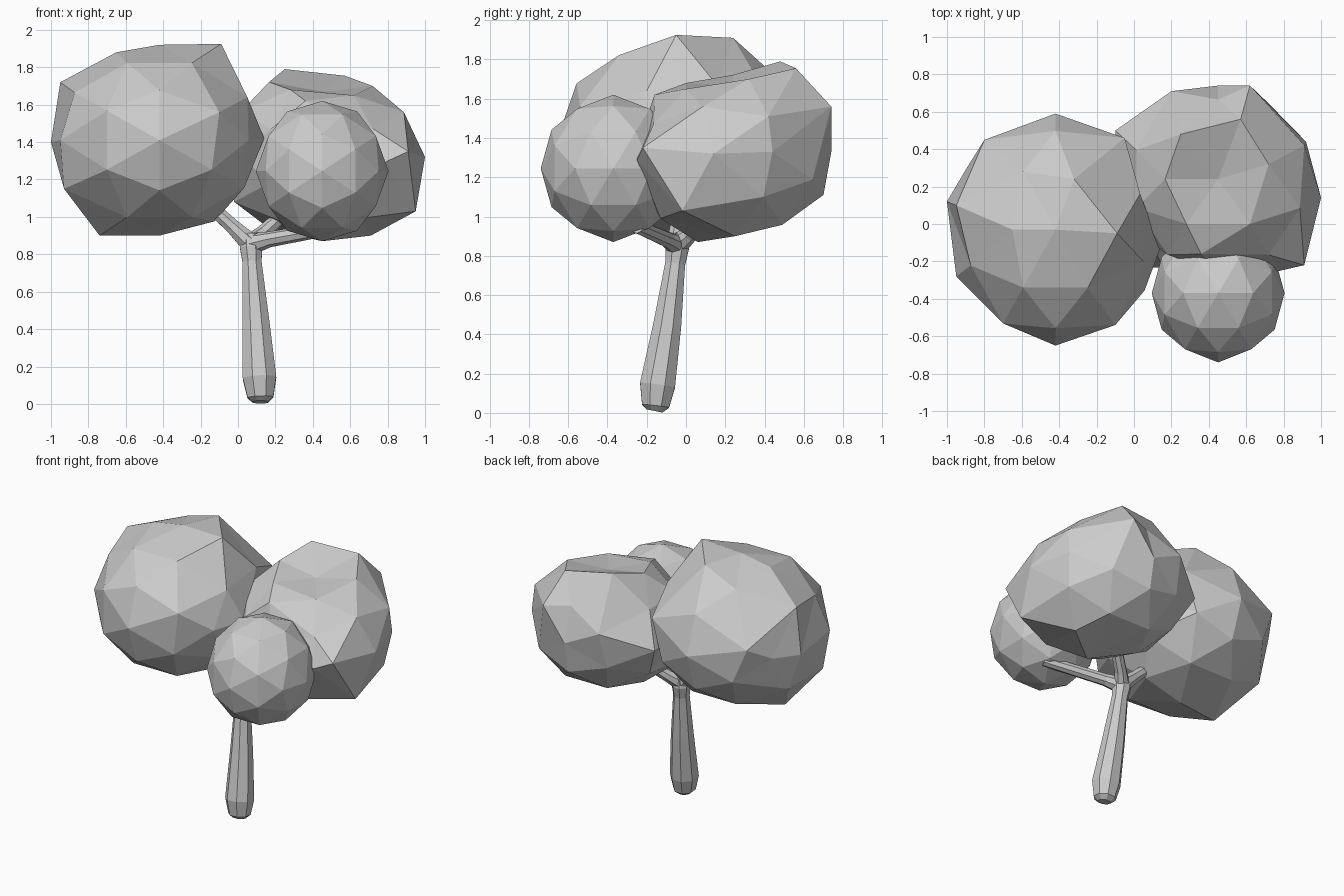
import bpy, bmesh, math
from mathutils import Vector

if "Cube" in bpy.data.objects:
    bpy.data.objects.remove(bpy.data.objects["Cube"])


def finish(bm, name):
    bmesh.ops.recalc_face_normals(bm, faces=bm.faces[:])
    me = bpy.data.meshes.new(name)
    bm.to_mesh(me)
    bm.free()
    ob = bpy.data.objects.new(name, me)
    bpy.context.collection.objects.link(ob)
    return ob


def foliage(name, center, radii, nudges=()):
    """80-face icosphere stretched to an ellipsoid, nearest vertices pulled to lumps."""
    t = (1 + 5 ** 0.5) / 2
    pts = []
    for a in (-1, 1):
        for b in (-t, t):
            pts += [Vector((a, 0, b)), Vector((0, b, a)), Vector((b, a, 0))]
    mids = [p + q for i, p in enumerate(pts) for q in pts[:i]
            if abs((p - q).length - 2) < 0.01]
    bm = bmesh.new()
    for p in pts + mids:
        bm.verts.new(p.normalized())
    bmesh.ops.convex_hull(bm, input=bm.verts[:])
    for v in bm.verts:
        v.co = Vector([c + r * k for c, r, k in zip(center, radii, v.co)])
    free = list(bm.verts)
    for n in nudges:
        n = Vector(n)
        v = min(free, key=lambda w: (w.co - n).length)
        v.co = n
        free.remove(v)
    return finish(bm, name)


def limb(name, path, radii, sides=8):
    """Faceted tube along a path, closed at both ends."""
    bm = bmesh.new()
    path = [Vector(p) for p in path]
    rings = []
    for i, (p, r) in enumerate(zip(path, radii)):
        d = path[min(i + 1, len(path) - 1)] - path[max(i - 1, 0)]
        rot = Vector((0, 0, 1)).rotation_difference(d)
        ring = []
        for k in range(sides):
            a = 2 * math.pi * (k + 0.5) / sides
            ring.append(bm.verts.new(p + rot @ Vector((r * math.cos(a), r * math.sin(a), 0))))
        rings.append(ring)
    for lo, hi in zip(rings, rings[1:]):
        for k in range(sides):
            j = (k + 1) % sides
            bm.faces.new((lo[k], lo[j], hi[j], hi[k]))
    bm.faces.new(rings[0])
    bm.faces.new(rings[-1])
    return finish(bm, name)


# Three leaf clumps
foliage("left_foliage", (-0.42, -0.03, 1.41), (0.56, 0.62, 0.51), [
    (-0.09, -0.05, 1.925), (-0.32, 0.24, 1.91), (-0.65, -0.03, 1.88),
    (-0.95, 0.1, 1.72), (-1.0, 0.12, 1.40), (-0.74, -0.07, 0.90),
    (0.05, -0.2, 1.64), (0.14, -0.13, 1.42), (-0.05, 0.46, 1.54),
    (-0.80, 0.45, 1.5), (-0.10, -0.54, 1.56), (0.0, 0.25, 1.41),
    (-0.93, -0.23, 1.15), (-0.93, 0.16, 1.15), (-0.95, -0.28, 1.41)])

foliage("right_foliage", (0.45, 0.24, 1.33), (0.54, 0.5, 0.46), [
    (0.91, -0.22, 1.35), (0.78, -0.25, 1.29), (0.92, 0.44, 1.33),
    (0.45, 0.24, 1.67), (0.25, 0.48, 1.79), (0.57, 0.56, 1.755),
    (0.72, 0.32, 1.70), (0.28, 0.0, 1.68), (0.62, 0.0, 1.65),
    (0.91, 0.42, 1.51), (1.0, 0.14, 1.32), (0.95, -0.02, 1.03),
    (0.45, 0.06, 0.87), (0.64, -0.13, 0.99), (0.45, -0.17, 1.06),
    (0.62, 0.74, 1.56), (0.2, 0.71, 1.45), (0.45, 0.70, 1.11),
    (-0.1, 0.5, 1.33), (0.36, -0.16, 1.62), (-0.02, 0.1, 1.08),
    (0.71, 0.25, 0.90)])

foliage("small_foliage", (0.45, -0.37, 1.245), (0.355, 0.37, 0.375))

# Leaning trunk with a rounded foot
limb("trunk",
     [(0.12, -0.16, 0.01), (0.12, -0.155, 0.035), (0.115, -0.145, 0.14),
      (0.095, -0.095, 0.45), (0.075, -0.055, 0.76), (0.07, -0.045, 0.84),
      (0.065, -0.04, 0.91)],
     [0.045, 0.075, 0.097, 0.077, 0.055, 0.065, 0.05])

# One branch into each clump
fork = (0.07, -0.045, 0.855)
for name, mid, end in (
        ("left_branch", (-0.03, -0.04, 0.95), (-0.26, -0.03, 1.16)),
        ("front_branch", (0.17, -0.09, 0.88), (0.56, -0.25, 0.95)),
        ("back_branch", (0.13, 0.02, 0.91), (0.32, 0.17, 1.08))):
    limb(name, [fork, mid, end], [0.058, 0.042, 0.036], 8)
